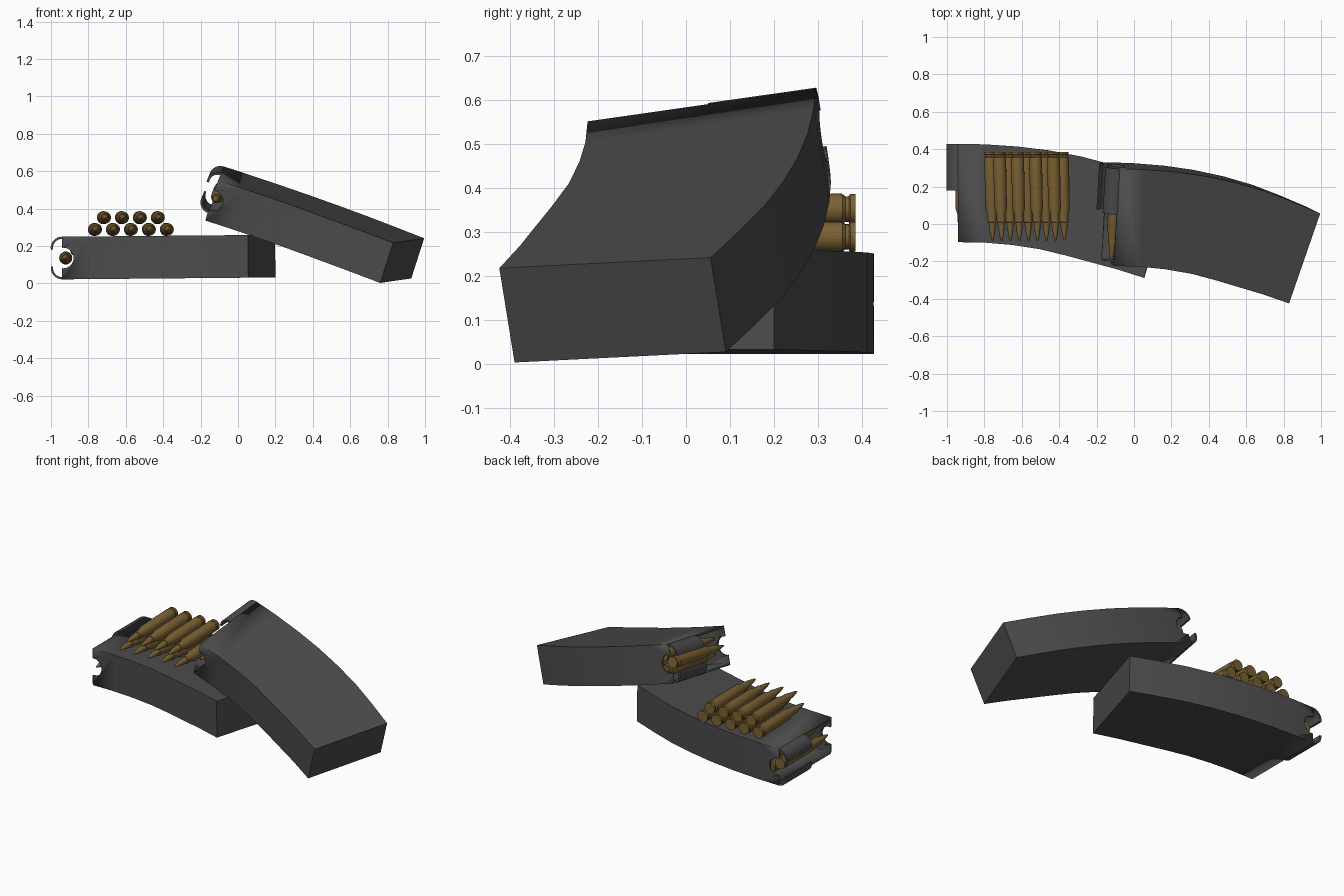
import bpy, bmesh, math
from mathutils import Matrix, Vector

if "Cube" in bpy.data.objects:
    bpy.data.objects.remove(bpy.data.objects["Cube"])

def material(name, rgb):
    m = bpy.data.materials.new(name)
    m.diffuse_color = (*rgb, 1)
    m.use_nodes = True
    m.node_tree.nodes["Principled BSDF"].inputs["Base Color"].default_value = m.diffuse_color
    return m

STEEL = material("dark_grey_steel", (0.072, 0.072, 0.072))
BRASS = material("brass", (0.20, 0.122, 0.034))
W = 0.228      # body thickness
T = 0.012      # wall thickness

# paired points (near edge, far edge) along the curved body, in the flat plane
STATIONS = [((-0.94, -0.097), (-0.94, 0.428)), ((-0.79, -0.10), (-0.80, 0.426)),
            ((-0.65, -0.112), (-0.62, 0.414)), ((-0.50, -0.135), (-0.45, 0.393)),
            ((-0.36, -0.169), (-0.28, 0.360)), ((-0.235, -0.203), (-0.12, 0.318)),
            ((-0.09, -0.242), (0.04, 0.262)), ((0.055, -0.288), (0.20, 0.200))]

def new_object(name, bm, mat, matrix, smooth=None):
    bmesh.ops.recalc_face_normals(bm, faces=bm.faces)
    me = bpy.data.meshes.new(name)
    bm.to_mesh(me)
    bm.free()
    me.materials.append(mat)
    ob = bpy.data.objects.new(name, me)
    bpy.context.collection.objects.link(ob)
    ob.matrix_world = matrix
    if smooth:
        bpy.ops.object.select_all(action='DESELECT')
        ob.select_set(True)
        bpy.context.view_layer.objects.active = ob
        bpy.ops.object.shade_smooth_by_angle(angle=math.radians(smooth))
    return ob

# curved hollow body, open at the feed end, with notched end walls
def body(name, matrix):
    bm = bmesh.new()
    rings = [[bm.verts.new((*a, 0)), bm.verts.new((*b, 0)),
              bm.verts.new((*b, W)), bm.verts.new((*a, W))] for a, b in STATIONS]
    for r, s in zip(rings, rings[1:]):
        for i in range(4):
            j = (i + 1) % 4
            bm.faces.new((r[i], r[j], s[j], s[i]))
    bm.faces.new(rings[-1])
    ob = new_object(name, bm, STEEL, matrix, 30)
    sol = ob.modifiers.new("wall", 'SOLIDIFY')
    sol.thickness, sol.offset, sol.use_even_offset = T, -1, True
    # round notch cutter
    bm = bmesh.new()
    bmesh.ops.create_cone(bm, cap_ends=True, segments=24, radius1=0.055, radius2=0.055, depth=0.9,
                          matrix=Matrix.Translation((-0.933, 0.16, W / 2)) @ Matrix.Rotation(math.pi / 2, 4, 'X'))
    cutter = new_object(name + "_notch_cutter", bm, STEEL, matrix)
    cutter.hide_render = True
    cutter.hide_viewport = False
    cutter.display_type = 'WIRE'
    cut = ob.modifiers.new("notch", 'BOOLEAN')
    cut.operation, cut.object, cut.solver = 'DIFFERENCE', cutter, 'EXACT'

# curled feed lips, one mirrored from the other
def lips(name, matrix):
    bm = bmesh.new()
    for flip in (False, True):
        arc = []
        n = 8
        for r, order in ((0.06, range(n + 1)), (0.06 - T, range(n, -1, -1))):
            for k in order:
                a = math.radians(100) * k / n
                arc.append((-0.94 - r * math.sin(a), W - 0.06 + r * math.cos(a)))
        if flip:
            arc = [(u, W - w) for u, w in arc]
        lo = [bm.verts.new((u, 0.18, w)) for u, w in arc]
        hi = [bm.verts.new((u, 0.428, w)) for u, w in arc]
        m = len(arc)
        for i in range(m):
            j = (i + 1) % m
            bm.faces.new((lo[i], lo[j], hi[j], hi[i]))
        for i in range(n):
            for side in (lo, hi):
                bm.faces.new((side[i], side[i + 1], side[m - 2 - i], side[m - 1 - i]))
    new_object(name, bm, STEEL, matrix, 35)

# cartridge: radius by distance from the base, lathed and pointing to -y
PROFILE = [(0, 0), (0.034, 0), (0.034, 0.012), (0.029, 0.015), (0.029, 0.023), (0.035, 0.03),
           (0.033, 0.30), (0.024, 0.335), (0.0235, 0.375), (0.020, 0.376), (0.016, 0.415),
           (0.010, 0.45), (0.004, 0.472), (0, 0.476)]

def cartridge(name, matrix, sides=20):
    bm = bmesh.new()
    vs = [bm.verts.new((r, -d, 0)) for r, d in PROFILE]
    es = [bm.edges.new(p) for p in zip(vs, vs[1:])]
    bmesh.ops.spin(bm, geom=vs + es, cent=(0, 0, 0), axis=(0, 1, 0),
                   angle=math.tau, steps=sides, use_duplicate=False)
    bmesh.ops.remove_doubles(bm, verts=bm.verts, dist=0.0004)
    new_object(name, bm, BRASS, matrix, 30)

def magazine(name, matrix):
    body(name + "_body", matrix)
    lips(name + "_feed_lips", matrix)
    # staggered rounds at the mouth
    for i, (u, w) in enumerate(((-0.92, 0), (-0.862, 0.045), (-0.85, -0.045))):
        cartridge(f"{name}_loaded_cartridge_{i + 1}",
                  matrix @ Matrix.Translation((u, 0.385, W / 2 + w)))

# flat magazine
flat = Matrix.Translation((0, 0, 0.0305)) @ Matrix.Rotation(-0.009, 4, 'Y')
magazine("flat_magazine", flat)

# leaning magazine: axes and far corner fitted to the resting pose
w = Vector((0.303, -0.152, 0.94)).normalized()
v = Vector((0.055, 0.99, 0.131))
v = (v - w * v.dot(w)).normalized()
u = v.cross(w)
rot = Matrix((u, v, w)).transposed()
shift = Vector((0.76, -0.39, 0.003)) - rot @ Vector((0.055, -0.288, 0))
magazine("leaning_magazine", Matrix.Translation(shift) @ rot.to_4x4())

# loose cartridges in two stacked rows
for row, (count, x0, z) in enumerate(((5, -0.768, 0.289), (4, -0.720, 0.352))):
    for i in range(count):
        cartridge(f"loose_cartridge_{row + 1}_{i + 1}",
                  Matrix.Translation((x0 + 0.096 * i, 0.385, z)) @ Matrix.Rotation(math.radians(1.5), 4, 'Z'))
